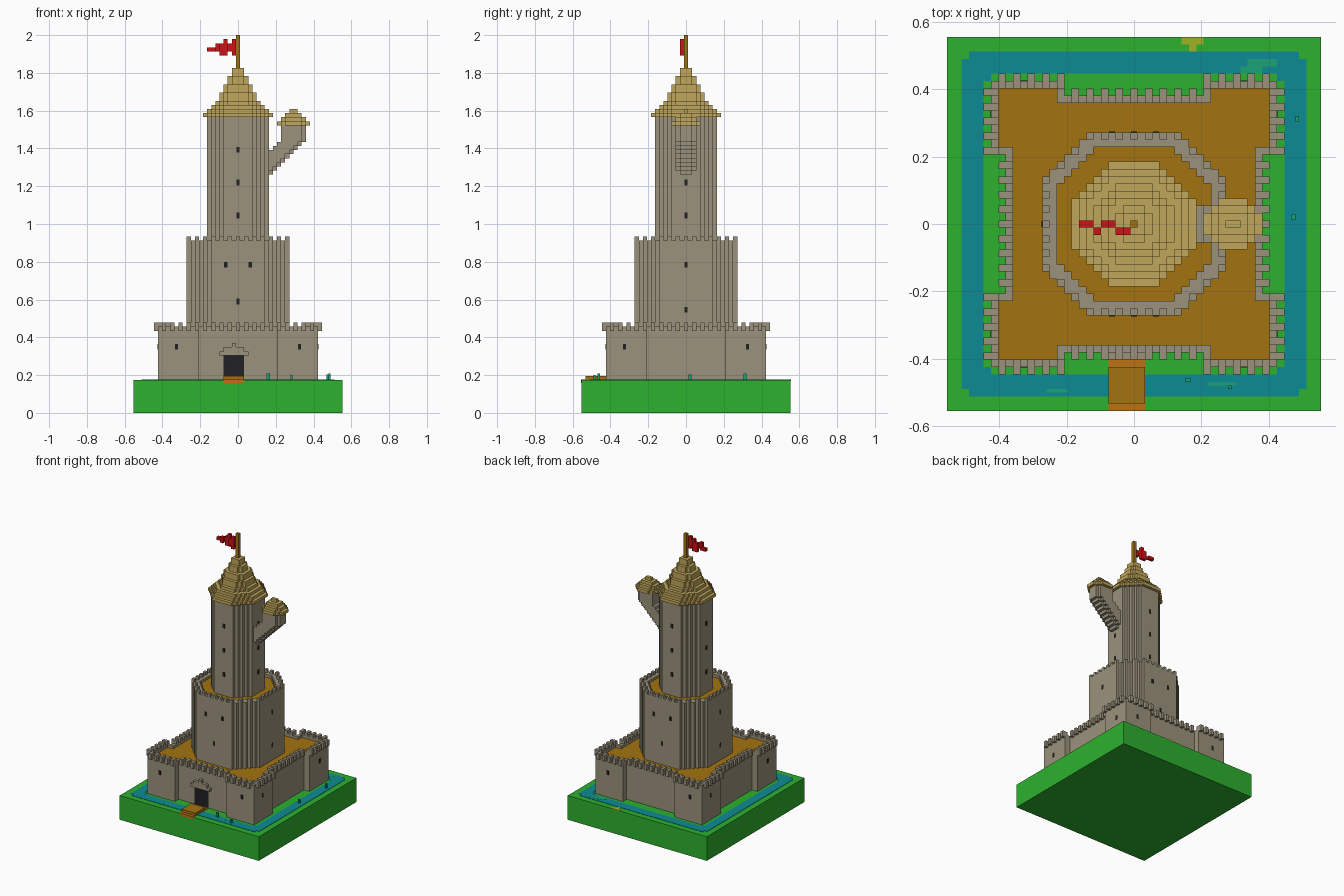
import bpy, bmesh
from mathutils import Matrix

if "Cube" in bpy.data.objects:
    bpy.data.objects.remove(bpy.data.objects["Cube"], do_unlink=True)

V = 2 / 92  # size of one block; everything below is measured in blocks


def material(name, r, g, b):
    m = bpy.data.materials.new(name)
    m.use_nodes = True
    m.diffuse_color = (r, g, b, 1)
    m.node_tree.nodes["Principled BSDF"].inputs["Base Color"].default_value = (r, g, b, 1)
    return m


GRASS = material("grass green", 0.026, 0.44, 0.027)
WATER = material("moat blue", 0.004, 0.26, 0.30)
STONE = material("grey stone", 0.33, 0.29, 0.205)
THATCH = material("straw yellow", 0.53, 0.39, 0.105)
WOOD = material("wood brown", 0.37, 0.175, 0.005)
PATH = material("path orange", 0.50, 0.17, 0.006)
DARK = material("dark opening", 0.015, 0.015, 0.018)
RED = material("flag red", 0.62, 0.006, 0.008)
SAND = material("dry grass", 0.35, 0.44, 0.02)
WEED = material("water weed", 0.01, 0.36, 0.18)


def finish(name, bm, mat):
    bmesh.ops.recalc_face_normals(bm, faces=bm.faces)
    bmesh.ops.scale(bm, vec=(V, V, V), verts=bm.verts)
    me = bpy.data.meshes.new(name)
    bm.to_mesh(me)
    bm.free()
    me.materials.append(mat)
    ob = bpy.data.objects.new(name, me)
    bpy.context.scene.collection.objects.link(ob)
    return ob


def add_box(bm, x0, x1, y0, y1, z0, z1, turn=0):
    """Box between limits, turned by quarter turns about the z axis."""
    m = (Matrix.Rotation(turn * 1.5707963, 4, "Z")
         @ Matrix.Translation(((x0 + x1) / 2, (y0 + y1) / 2, (z0 + z1) / 2))
         @ Matrix.Diagonal((x1 - x0, y1 - y0, z1 - z0, 1)))
    bmesh.ops.create_cube(bm, size=1, matrix=m)


def boxes(name, mat, items):
    bm = bmesh.new()
    for item in items:
        add_box(bm, *item)
    return finish(name, bm, mat)


def add_prism(bm, outer, z0, z1, inner=None):
    """Extruded outline; with an inner outline of equal length it is a ring."""
    loops = []
    for pts in (outer, inner) if inner else (outer,):
        low = [bm.verts.new((x, y, z0)) for x, y in pts]
        top = [bm.verts.new((x, y, z1)) for x, y in pts]
        n = len(pts)
        for k in range(n):
            bm.faces.new((low[k], low[(k + 1) % n], top[(k + 1) % n], top[k]))
        loops.append((low, top))
    for level in (0, 1):
        if inner:
            a, b = loops[0][level], loops[1][level]
            for k in range(n):
                bm.faces.new((a[k], a[(k + 1) % n], b[(k + 1) % n], b[k]))
        else:
            bm.faces.new(loops[0][level])


def prism(name, mat, outer, z0, z1, inner=None):
    bm = bmesh.new()
    add_prism(bm, outer, z0, z1, inner)
    return finish(name, bm, mat)


def mirrored(quarter):
    """Complete a first-quadrant outline (from +x to +y) in all four quadrants."""
    back = quarter[::-1]
    return (quarter + [(-x, y) for x, y in back]
            + [(-x, -y) for x, y in quarter] + [(x, -y) for x, y in back])


def octagon(rx, ry, cut):
    """Rectangle whose corners are cut back in one-block steps."""
    q = []
    for k in range(cut):
        q += [(rx - k, ry - cut + k), (rx - k - 1, ry - cut + k)]
    return mirrored(q + [(rx - cut, ry)])


def fortress(d):
    """Square curtain wall with four projecting corner towers, inset by d."""
    t, c, e = 19.5 - d, 17.5 - d, 9.5 + d
    return mirrored([(c, e), (t, e), (t, t), (e, t), (e, c)])


# Ground, moat and bridge
boxes("ground", GRASS, [(-25.5, 25.5, -25.5, 25.5, 0, 8)])
prism("moat", WATER, octagon(23.5, 23.5, 1), 7.9, 8.1, octagon(20.5, 20.5, 1))
boxes("path", PATH, [(-3.5, 1.5, -25.53, -17.5, 7.3, 8.15)])
boxes("bridge", WOOD, [(-3.5, 1.5, -24.5, -19.5, 8, 9)])

# Small plants and patches
boxes("dry_patch", SAND, [(6.5, 9.5, 24.5, 25.52, 7.8, 8.1), (7.5, 8.5, 23.5, 24.5, 7.8, 8.1)])
boxes("moat_weed", WEED, [(14.5, 17.5, 20.5, 21.5, 8, 8.13), (15.5, 19.5, 21.5, 22.5, 8, 8.13),
                          (-12, -9, -23, -22.5, 8, 8.13), (10, 14, -22, -21.6, 8, 8.13)])
boxes("reeds", WEED, [(7, 7.8, -21.5, -21, 8, 9.6), (12.8, 13.3, -22.5, -22, 8, 9.2),
                      (21.5, 22, 0.6, 1.3, 8, 9.3), (22, 22.5, 14, 14.7, 8, 9.6)])

# Outer fortress: walls, roof walk, parapet and overhanging merlons
prism("fortress_walls", STONE, fortress(0), 8, 20)
prism("fortress_floor", WOOD, fortress(1), 19.9, 20.1)
prism("fortress_parapet", STONE, fortress(0), 20, 21, fortress(1))
merlons = []
for turn in range(4):
    spots = [(i, 17.5) for i in range(-8, 9, 2)]
    spots += [(s * i, 19.5) for s in (-1, 1) for i in range(10, 20, 2)]
    for i, r in spots:
        merlons.append((i - .5, i + .5, -r - 1, -r, 20, 22, turn))
        merlons.append((i - .5, i + .5, -r, -r + 1, 21, 22, turn))
boxes("fortress_merlons", STONE, merlons)

# Gate with stepped arch
boxes("gate_opening", DARK, [(-3.5, 1.5, -17.7, -17.4, 8, 14)])
boxes("gate_arch", STONE, [(-4.5, 2.5, -18.5, -17.5, 14, 15), (-3.5, 1.5, -18.5, -17.5, 15, 16),
                           (-1.5, -0.5, -18.5, -17.5, 16, 17)])

# Octagonal keep with battlements
prism("keep_walls", STONE, octagon(12.5, 12.5, 6), 20, 41)
prism("keep_floor", WOOD, octagon(10.5, 10.5, 5), 40.9, 41.1)
parapet = []
for i in range(-12, 13):
    for j in range(-12, 13):
        a, b = abs(i), abs(j)
        if a + b > 18 or (a <= 10 and b <= 10 and a + b <= 15):
            continue
        rim = a == 12 or b == 12 or a + b == 18
        along = j if a == 12 else i
        top = 43 if rim and along % 2 == 0 else 42
        parapet.append((i - .5, i + .5, j - .5, j + .5, 41, top))
boxes("keep_battlements", STONE, parapet)

# Tall tower and its stepped roof
prism("tower_walls", STONE, octagon(7.5, 7.5, 4), 41, 72)
bm = bmesh.new()
steps = [(8, 5), (7, 4), (6, 3), (5, 3), (4, 2), (4, 2), (3, 1), (3, 1), (2, 1), (2, 1), (1, 0), (1, 0)]
for n, (r, cut) in enumerate(steps):
    add_prism(bm, octagon(r + .5, r + .5, cut), 72 + n, 73 + n)
finish("tower_roof", bm, THATCH)

# Side turret on a stepped bracket
columns = []
for i in range(7, 17):
    half = 1.5 if i == 16 else 2.5
    top = 56 + i if i < 11 else 70
    columns.append((i - .5, i + .5, -half, half, 51 + i, top))
    columns.append((i - .5, i + .5, -1.5, 1.5, 50 + i, 51 + i))
boxes("turret_bracket", STONE, columns)
bm = bmesh.new()
for n, (rx, ry, cut) in enumerate([(4, 3.5, 2), (3, 2.5, 1), (2, 1.5, 0), (1, .5, 0)]):
    add_prism(bm, octagon(rx, ry, cut), 70 + n, 71 + n)
bmesh.ops.translate(bm, vec=(13.5, 0, 0), verts=bm.verts)
finish("turret_roof", bm, THATCH)

# Window slits, repeated on the four sides
slits = []
for turn in range(4):
    front = turn % 2 == 0
    spots = [(0, z, 7.5) for z in (48, 56, 64)] + [(s * 15, 16, 19.5) for s in (-1, 1)]
    if front:
        spots += [(-3, 36, 12.5), (3, 36, 12.5), (0, 27, 12.5)]
    else:
        spots += [(0, 36, 12.5), (0, 25, 12.5)]
    for x, z, r in spots:
        slits.append((x - .4, x + .4, -r - .1, -r + .1, z - .6, z + .8, turn))
boxes("window_slits", DARK, slits)

# Flagpole and fluttering flag: (column, row, lowest, highest)
boxes("flagpole", WOOD, [(-.5, .5, -.5, .5, 84, 92)])
flag = [(-7, 0, 88, 89), (-6, 0, 88, 89), (-5, -1, 88, 90), (-4, 0, 87, 90),
        (-3, 0, 87, 91), (-2, -1, 88, 90), (-1, -1, 87, 91)]
boxes("flag", RED, [(i - .5, i + .5, j - .5, j + .5, lo, hi) for i, j, lo, hi in flag])
